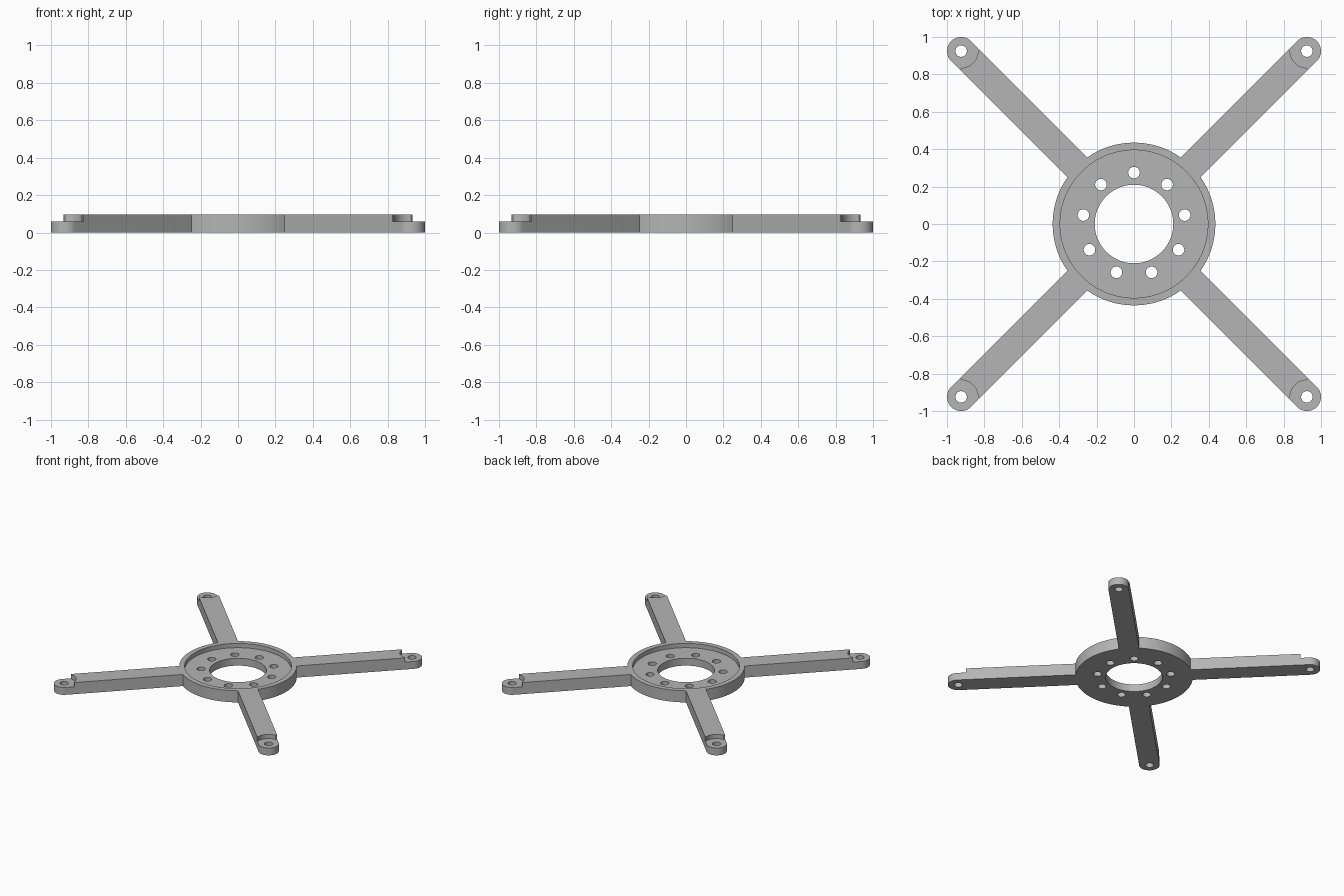
import bpy, bmesh
from math import sin, cos, pi, asin, radians
from mathutils import Vector, Matrix

HEIGHT, FLOOR = 0.095, 0.06          # full thickness, and recess / end pad level
HUB_R, RECESS_R, BORE_R = 0.435, 0.395, 0.21
ARM_W = 0.0755                       # half width of an arm, also its end radius
TIP = (1 - ARM_W) * 2 ** 0.5         # distance of the end holes from the centre
STEP_R = 0.09
ARM_ANGLES = [pi / 4 + i * pi / 2 for i in range(4)]

if "Cube" in bpy.data.objects:
    bpy.data.objects.remove(bpy.data.objects["Cube"], do_unlink=True)

grey = bpy.data.materials.new("mid grey")
grey.use_nodes = True
colour = (0.46, 0.46, 0.46, 1)
grey.diffuse_color = colour
grey.node_tree.nodes["Principled BSDF"].inputs["Base Color"].default_value = colour


def arc(centre, radius, start, end, steps):
    """Points on an arc, both ends included."""
    angles = [start + (end - start) * i / steps for i in range(steps + 1)]
    return [Vector((centre[0] + radius * cos(a), centre[1] + radius * sin(a), 0)) for a in angles]


def circle(centre, radius, steps):
    return arc(centre, radius, 0, 2 * pi, steps)[:-1]


def turned(points, angle):
    return [Matrix.Rotation(angle, 3, "Z") @ p for p in points]


def prisms(name, profiles, low, high):
    """One object made of flat profiles raised from low to high."""
    bm = bmesh.new()
    for points in profiles:
        face = bm.faces.new([bm.verts.new((p.x, p.y, low)) for p in points])
        top = bmesh.ops.extrude_face_region(bm, geom=[face])["geom"]
        bmesh.ops.translate(bm, vec=(0, 0, high - low),
                            verts=[v for v in top if isinstance(v, bmesh.types.BMVert)])
    bmesh.ops.recalc_face_normals(bm, faces=bm.faces)
    mesh = bpy.data.meshes.new(name)
    bm.to_mesh(mesh)
    bm.free()
    mesh.materials.append(grey)
    obj = bpy.data.objects.new(name, mesh)
    bpy.context.collection.objects.link(obj)
    return obj


def cut(body, name, profiles, low, high):
    cutter = prisms(name, profiles, low, high)
    cutter.hide_render = True
    mod = body.modifiers.new(name, "BOOLEAN")
    mod.operation, mod.solver, mod.object = "DIFFERENCE", "EXACT", cutter
    bpy.ops.object.modifier_apply(modifier=name)
    bpy.data.objects.remove(cutter, do_unlink=True)


# Round hub with four round-ended arms, as one outline
root = asin(ARM_W / HUB_R)
outline = []
for angle in ARM_ANGLES:
    outline += turned(arc((TIP, 0), ARM_W, -pi / 2, pi / 2, 20), angle)
    outline += arc((0, 0), HUB_R, angle + root, angle + pi / 2 - root, 20)
body = prisms("four_arm_mounting_plate", [outline], 0, HEIGHT)
bpy.ops.object.select_all(action="DESELECT")
body.select_set(True)
bpy.context.view_layer.objects.active = body

# Shallow dish in the hub
cut(body, "hub_recess", [circle((0, 0), RECESS_R, 96)], FLOOR, 0.2)

# Lowered pads at the arm ends, with a curved step around each hole
far, side = TIP + 0.2, ARM_W + 0.1
shoulder = TIP - STEP_R * cos(pi / 4)
pad = [Vector((shoulder, side, 0))]
pad += arc((TIP, 0), STEP_R, 3 * pi / 4, 5 * pi / 4, 16)
pad += [Vector((shoulder, -side, 0)), Vector((far, -side, 0)), Vector((far, side, 0))]
cut(body, "end_pads", [turned(pad, a) for a in ARM_ANGLES], FLOOR, 0.2)

# Centre bore, ring of nine bolt holes, and end holes
holes = [circle((0, 0), BORE_R, 72)]
bolt = circle((0.275, 0), 0.031, 24)
holes += [turned(bolt, radians(90 + 40 * i)) for i in range(9)]
holes += [turned(circle((TIP, 0), 0.031, 24), a) for a in ARM_ANGLES]
cut(body, "through_holes", holes, -0.1, 0.2)

bpy.ops.object.shade_smooth_by_angle(angle=radians(30))
